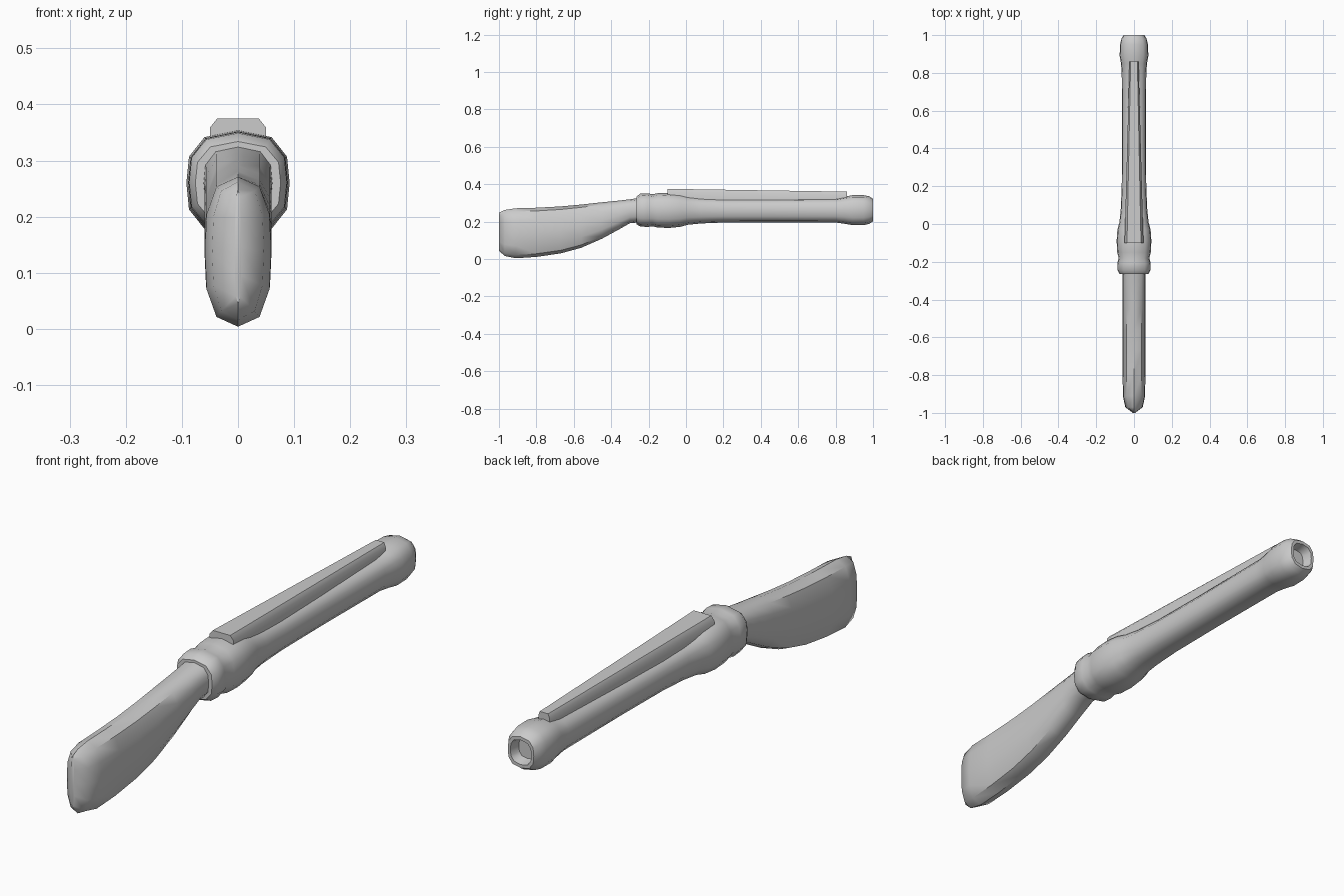
import bpy, bmesh, math

# Unit cross-section: a slightly squared 12-sided ring, mirrored from one quarter
QUARTER = [(0, 1), (0.65, 0.87), (0.95, 0.5), (1, 0)]
RIGHT = QUARTER + [(x, -z) for x, z in reversed(QUARTER[:-1])]
RING = RIGHT + [(-x, z) for x, z in reversed(RIGHT[1:-1])]


def loft(name, sections, angle):
    """Skin closed rings of 3D points, cap both ends and smooth."""
    bm = bmesh.new()
    rings = [[bm.verts.new(p) for p in s] for s in sections]
    n = len(rings[0])
    for a, b in zip(rings, rings[1:]):
        for i in range(n):
            j = (i + 1) % n
            bm.faces.new((a[i], a[j], b[j], b[i]))
    bm.faces.new(rings[0])
    bm.faces.new(rings[-1])
    bmesh.ops.recalc_face_normals(bm, faces=bm.faces)
    mesh = bpy.data.meshes.new(name)
    bm.to_mesh(mesh)
    bm.free()
    ob = bpy.data.objects.new(name, mesh)
    bpy.context.collection.objects.link(ob)
    bpy.ops.object.select_all(action='DESELECT')
    ob.select_set(True)
    bpy.context.view_layer.objects.active = ob
    bpy.ops.object.shade_smooth_by_angle(angle=math.radians(angle))
    return ob


def ring(y, half_width, low, high):
    mid, h = (low + high) / 2, (high - low) / 2
    return [(x * half_width, y, mid + z * h) for x, z in RING]


# Barrel with rear collar, flared muzzle and recessed bore: y, half width, low z, high z
barrel = [
    (-0.265, 0.076, 0.186, 0.334), (-0.245, 0.087, 0.174, 0.349),
    (-0.205, 0.088, 0.171, 0.351), (-0.180, 0.081, 0.175, 0.346),
    (-0.150, 0.089, 0.168, 0.352), (-0.090, 0.092, 0.166, 0.354),
    (-0.030, 0.088, 0.172, 0.348), (0.010, 0.077, 0.183, 0.338),
    (0.080, 0.070, 0.190, 0.329), (0.200, 0.065, 0.195, 0.323),
    (0.450, 0.063, 0.196, 0.322), (0.800, 0.065, 0.195, 0.324),
    (0.850, 0.069, 0.188, 0.333), (0.890, 0.076, 0.181, 0.341),
    (0.950, 0.074, 0.181, 0.341), (0.980, 0.067, 0.188, 0.335),
    (1.000, 0.055, 0.201, 0.321), (1.000, 0.044, 0.214, 0.308),
    (0.960, 0.036, 0.222, 0.300)]
loft("barrel", [ring(*s) for s in barrel], 45)

# Shoulder stock, flat-sided paddle narrowing into the neck
stock = [
    (-1.000, 0.006, 0.045, 0.248), (-0.970, 0.046, 0.016, 0.262),
    (-0.910, 0.059, 0.004, 0.271), (-0.800, 0.060, 0.011, 0.274),
    (-0.670, 0.060, 0.030, 0.281), (-0.560, 0.060, 0.060, 0.291),
    (-0.450, 0.060, 0.108, 0.303), (-0.360, 0.060, 0.157, 0.312),
    (-0.300, 0.060, 0.191, 0.319), (-0.240, 0.062, 0.197, 0.328)]
loft("stock", [ring(*s) for s in stock], 45)


# Tapered sighting rib along the top, with bevelled upper edges
def rib_section(y, w, low, top):
    half = [(w, low), (w, top - 0.016), (w * 0.74, top)]
    outline = half + [(-x, z) for x, z in reversed(half)]
    return [(x, y, z) for x, z in outline]


loft("top_rib", [rib_section(-0.10, 0.050, 0.310, 0.375),
                 rib_section(0.86, 0.024, 0.310, 0.360)], 50)
